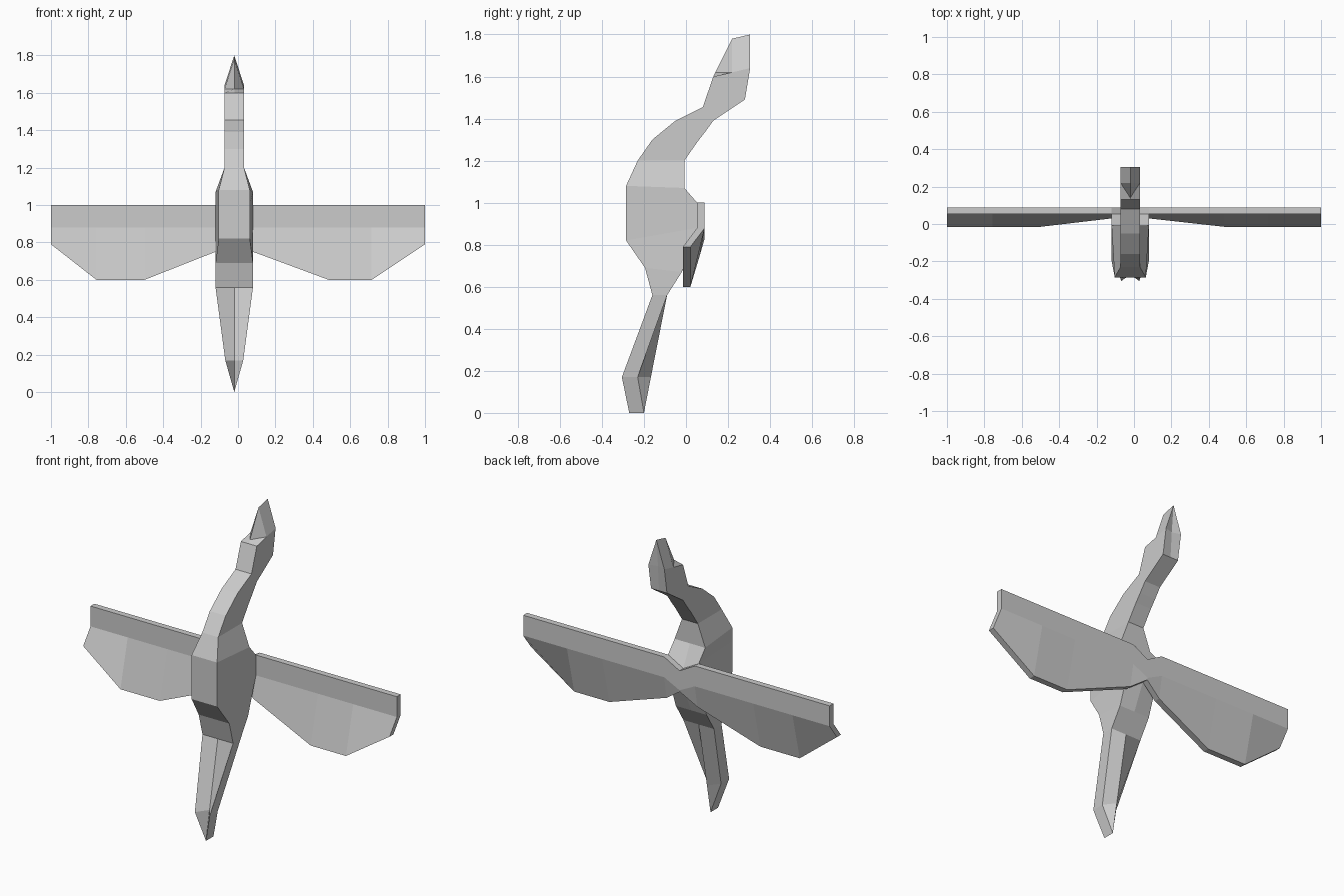
import bpy, bmesh

if "Cube" in bpy.data.objects:
    bpy.data.objects.remove(bpy.data.objects["Cube"])

CX = -0.02  # body centre line


def loft(name, rings):
    """Skin a list of equal-length closed rings into one flat-shaded solid."""
    bm = bmesh.new()
    loops = [[bm.verts.new(p) for p in ring] for ring in rings]
    n = len(loops[0])
    for a, b in zip(loops, loops[1:]):
        for i in range(n):
            j = (i + 1) % n
            bm.faces.new((a[i], a[j], b[j], b[i]))
    bm.faces.new(loops[0])
    bm.faces.new(loops[-1])
    bmesh.ops.remove_doubles(bm, verts=bm.verts, dist=0.0005)
    bmesh.ops.recalc_face_normals(bm, faces=bm.faces)
    mesh = bpy.data.meshes.new(name)
    bm.to_mesh(mesh)
    bm.free()
    obj = bpy.data.objects.new(name, mesh)
    bpy.context.collection.objects.link(obj)
    return obj


def ring(front, back, fw, bw, fmid=None, bmid=None):
    """Cross-section: front and back edges (y, z), half widths, optional centre points."""
    fm, bk = fmid or front, bmid or back
    return [(CX - fw, *front), (CX, *fm), (CX + fw, *front),
            (CX + bw, *back), (CX, *bk), (CX - bw, *back)]


# Tail, trunk, neck and head, from the tail tip upward
loft("bird_body", [
    ring((-.27, 0), (-.20, 0), 0, 0),
    ring((-.305, .17), (-.23, .17), .048, .048, (-.237, .17), (-.167, .17)),
    ring((-.16, .56), (-.09, .56), .1, .1),
    ring((-.195, .69), (-.02, .67), .1, .1),
    ring((-.285, .82), (.053, .88), .083, .1, None, (.053, .83)),
    ring((-.285, 1.0), (.053, 1.0), .083, .1, None, (.053, .945)),
    ring((-.285, 1.08), (-.008, 1.07), .083, .1),
    ring((-.23, 1.20), (-.008, 1.20), .052, .052),
    ring((-.16, 1.30), (.055, 1.29), .052, .052),
    ring((-.05, 1.39), (.09, 1.335), .052, .052),
    ring((.08, 1.455), (.13, 1.39), .052, .052),
    ring((.13, 1.60), (.28, 1.49), .052, .052),
    ring((.22, 1.62), (.305, 1.64), .052, .052, (.14, 1.62), (.29, 1.64)),
    ring((.22, 1.78), (.305, 1.80), 0, 0),
])

# Wings: span stations (x, top z, knee z, lower edge y, lower edge z)
stations = [
    (-1.0, 1.0, .88, -.015, .79), (-.757, 1.0, .88, -.015, .60),
    (-.50, 1.0, .88, -.015, .60), (-.12, 1.0, .88, .03, .75),
    (CX, .945, .83, .05, .82),
    (.08, 1.0, .88, .03, .75), (.485, 1.0, .88, -.015, .60),
    (.715, 1.0, .88, -.015, .60), (1.0, 1.0, .88, -.015, .79),
]
T = .036  # wing thickness
loft("wings", [
    [(x, .053, top), (x, .053, knee), (x, ly, lz),
     (x, ly + T, lz), (x, .053 + T, knee), (x, .053 + T, top)]
    for x, top, knee, ly, lz in stations
])
